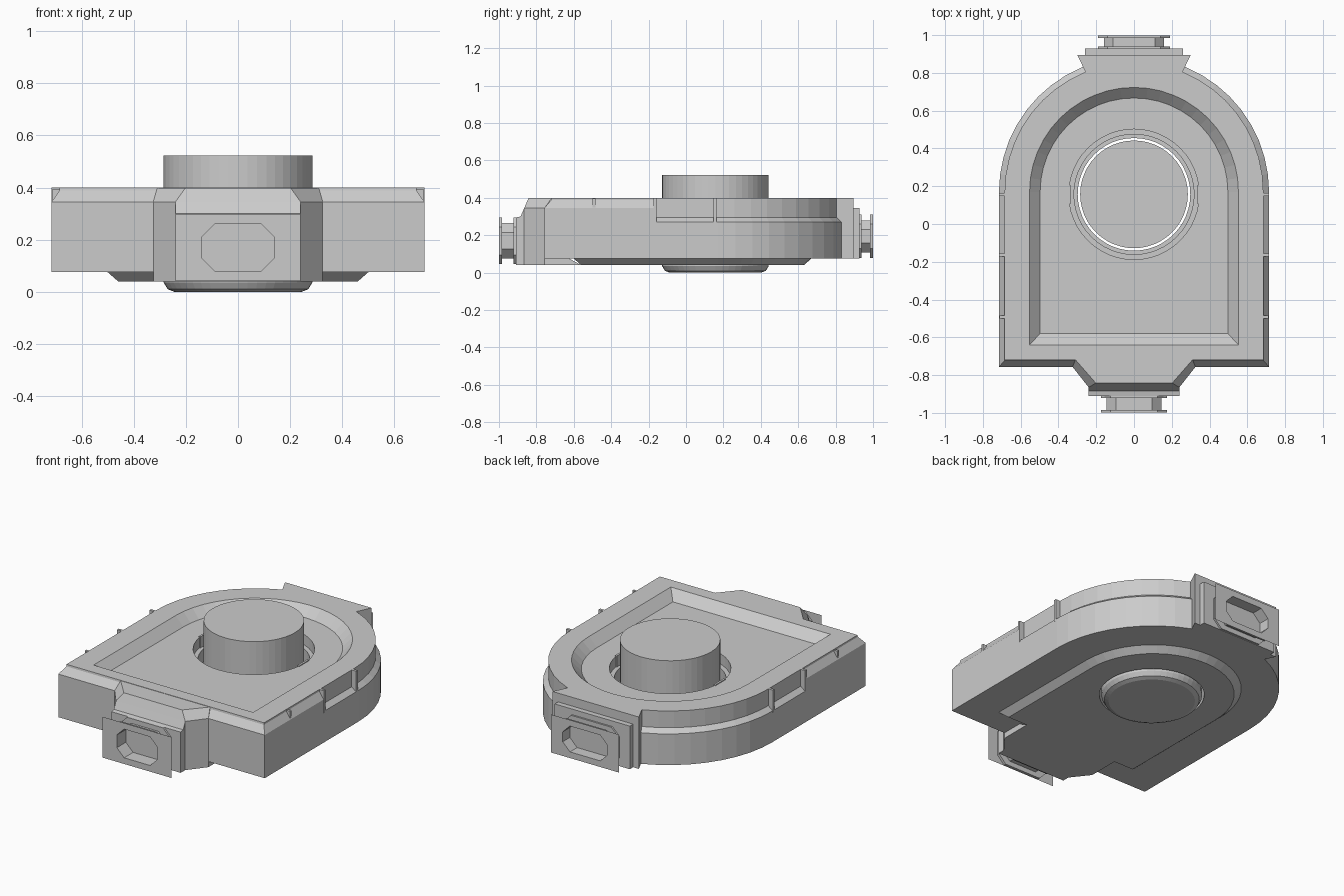
import bpy, bmesh
from math import sin, cos, pi

if "Cube" in bpy.data.objects:
    bpy.data.objects.remove(bpy.data.objects["Cube"])

ARC = 24                                     # segments on the rounded end
CY = 0.157                                   # axis of the round core
N = 48


def loft(name, loops, caps=True, closed=False):
    """Skin a stack of loops that share one point count."""
    bm = bmesh.new()
    rings = [[bm.verts.new(p) for p in lp] for lp in loops]
    pairs = list(zip(rings, rings[1:]))
    if closed:
        pairs.append((rings[-1], rings[0]))
    for a, b in pairs:
        n = len(a)
        for i in range(n):
            j = (i + 1) % n
            bm.faces.new((a[i], a[j], b[j], b[i]))
    if caps:
        bm.faces.new(rings[0][::-1])
        bm.faces.new(rings[-1])
    bmesh.ops.recalc_face_normals(bm, faces=bm.faces)
    me = bpy.data.meshes.new(name)
    bm.to_mesh(me)
    bm.free()
    ob = bpy.data.objects.new(name, me)
    bpy.context.collection.objects.link(ob)
    return ob


def box(name, x0, x1, y0, y1, z0, z1):
    base = [(x0, y0), (x1, y0), (x1, y1), (x0, y1)]
    return loft(name, [[(x, y, z) for x, y in base] for z in (z0, z1)])


def circle(r, z):
    return [(r * cos(2 * pi * i / N), CY + r * sin(2 * pi * i / N), z) for i in range(N)]


def dee(hw, y0, z, z_front=None):
    """Straight front, straight sides, half-round back; z_front applies ahead of the side step."""
    yc = 0.17
    zf = z if z_front is None else z_front
    pts = [(hw * cos(pi * i / ARC), yc + hw * sin(pi * i / ARC)) for i in range(ARC + 1)]
    side = [0.0, -0.16, -0.17, -0.35, -0.5]
    pts += [(-hw, y) for y in side]
    pts += [(-hw + 2 * hw * i / 12, y0) for i in range(13)]
    pts += [(hw, y) for y in side[::-1]]
    pts = pts[:N]
    return [(x, y, zf if y < -0.165 else z) for x, y in pts]


# Housing: underside lip, stepped rim, sloped tray and stepped core opening
hw, y0 = 0.715, -0.757
loft("housing", [
    circle(0.298, 0.04),
    dee(0.46, -0.56, 0.04),
    dee(0.50, -0.60, 0.075),
    dee(hw, y0, 0.075),
    dee(hw, y0, 0.27, 0.345),
    dee(hw - 0.03, y0 + 0.035, 0.295, 0.388),
    dee(hw - 0.03, y0 + 0.037, 0.4),
    dee(0.553, -0.64, 0.4),
    dee(0.497, -0.58, 0.345),
    circle(0.345, 0.345),
    circle(0.345, 0.28),
    circle(0.318, 0.28),
    circle(0.318, 0.20),
    circle(0.298, 0.20)], caps=False, closed=True)

# Central core, chamfered underneath
loft("core", [circle(0.245, 0), circle(0.27, 0.01), circle(0.285, 0.035), circle(0.285, 0.523)])

# Thin clips on the core opening and ribs along the sides
for s in (-1, 1):
    box("opening_clip", s * 0.335, s * 0.348, CY - 0.05, CY + 0.05, 0.25, 0.35)
    for y in (-0.165, 0.155):
        box("side_rib", s * 0.67, s * 0.716, y - 0.008, y + 0.008, 0.26, 0.4)
    box("small_side_rib", s * 0.67, s * 0.712, -0.5, -0.485, 0.34, 0.395)


# Front neck with chamfered top
def front_neck(z, back, inset):
    w, n = 0.325 - inset * 0.4, 0.24 - inset
    return [(w, back, z), (w, -0.757 + inset, z), (n, -0.865 + inset * 0.6, z),
            (-n, -0.865 + inset * 0.6, z), (-w, -0.757 + inset, z), (-w, back, z)]


loft("front_neck", [front_neck(0.04, -0.56, 0), front_neck(0.1, -0.67, 0),
                    front_neck(0.345, -0.67, 0), front_neck(0.398, -0.67, 0.038)])

# Sloped front collar behind the port
profile = [(-0.85, 0.04), (-0.91, 0.04), (-0.91, 0.295), (-0.885, 0.3), (-0.865, 0.345), (-0.85, 0.345)]
loft("front_collar", [[(x, y, z) for y, z in profile] for x in (-0.24, 0.24)])

# Flared back neck and its stepped collar
flare = [(0.24, 0.73), (0.25, 0.79), (0.3, 0.895), (-0.3, 0.895), (-0.25, 0.79), (-0.24, 0.73)]
loft("back_neck", [[(x, y, z) for x, y in flare] for z in (0.075, 0.4)])
box("back_collar", -0.26, 0.26, 0.87, 0.928, 0.075, 0.345)


def octagon(w, z0, z1, y, c=0.05):
    return [(x, y, z) for x, z in (
        (w - c, z0), (w, z0 + c), (w, z1 - c), (w - c, z1),
        (c - w, z1), (-w, z1 - c), (-w, z0 + c), (c - w, z0))]


# Ports at both ends: flanged octagonal sleeve and a thin face plate around its mouth
for name, s, ys, w, sheet, z0, z1 in (
        ("front", -1, 0.905, 0.175, 0.24, 0.045, 0.295),
        ("back", 1, 0.923, 0.19, 0.235, 0.078, 0.31)):
    hub = w - 0.03
    t = 0.016
    spool = [(w, ys), (w, ys + t), (hub, ys + t), (hub, 1 - t), (w, 1 - t), (w, 0.999)]
    loops = [octagon(r, z0 + w - r, z1 - w + r, s * y) for r, y in spool]
    inner = w - 0.035
    loops += [octagon(inner, z0 + 0.035, z1 - 0.035, s * y) for y in (0.999, ys)]
    loft(name + "_port_sleeve", loops, caps=False, closed=True)
    outer = octagon(sheet, z0 - 0.003, z1 + 0.003, s * 1.0, 0)
    mouth = octagon(inner, z0 + 0.035, z1 - 0.035, s * 1.0)
    loft(name + "_port_plate", [outer, mouth], caps=False)
